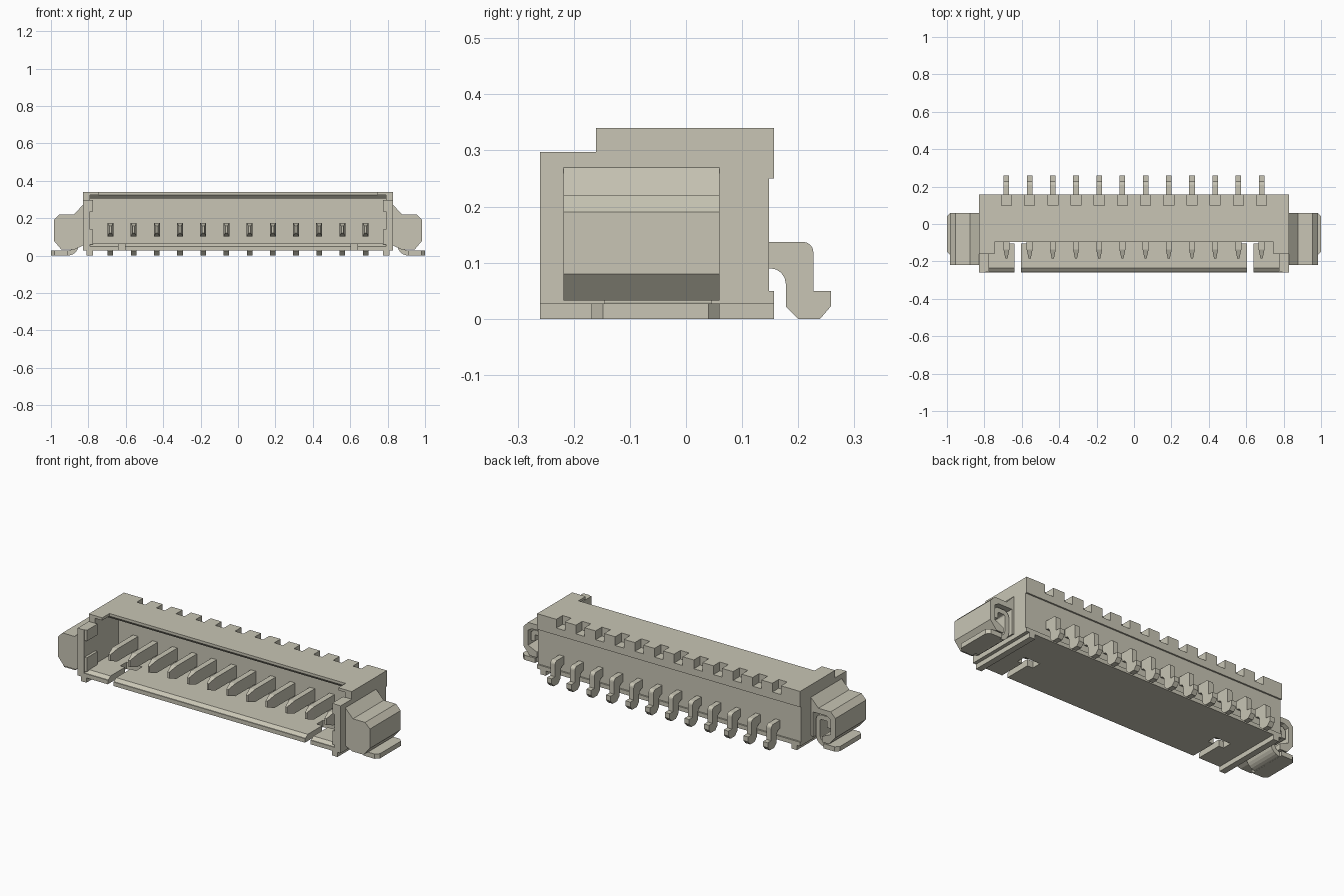
import bpy, bmesh
from math import sin, cos, radians
from mathutils import Vector

if "Cube" in bpy.data.objects:
    bpy.data.objects.remove(bpy.data.objects["Cube"])

mat = bpy.data.materials.new("warm_grey_plastic")
mat.use_nodes = True
colour = (0.58, 0.56, 0.46, 1)
mat.diffuse_color = colour
mat.node_tree.nodes["Principled BSDF"].inputs["Base Color"].default_value = colour


def prism(name, pts, axis, lo, hi, side=1):
    """Extrude a closed outline along x (yz outline), y (xz) or z (xy)."""
    def place(p, d):
        a, b = p
        v = {"x": (d, a, b), "y": (a, d, b), "z": (a, b, d)}[axis]
        return (v[0] * side, v[1], v[2])
    bm = bmesh.new()
    rings = [[bm.verts.new(place(p, d)) for p in pts] for d in (lo, hi)]
    n = len(pts)
    bm.faces.new(rings[0])
    bm.faces.new(rings[1][::-1])
    for i in range(n):
        j = (i + 1) % n
        bm.faces.new((rings[0][i], rings[0][j], rings[1][j], rings[1][i]))
    bmesh.ops.recalc_face_normals(bm, faces=bm.faces)
    mesh = bpy.data.meshes.new(name)
    bm.to_mesh(mesh)
    bm.free()
    mesh.materials.append(mat)
    ob = bpy.data.objects.new(name, mesh)
    bpy.context.collection.objects.link(ob)
    return ob


def box(name, x, y, z, side=1):
    pts = [(x[0], y[0]), (x[1], y[0]), (x[1], y[1]), (x[0], y[1])]
    return prism(name, pts, "z", z[0], z[1], side)


def cut(target, cutter):
    """Subtract the cutter, then discard it."""
    mod = target.modifiers.new("cut", "BOOLEAN")
    mod.operation = "DIFFERENCE"
    mod.solver = "EXACT"
    mod.object = cutter
    bpy.context.view_layer.objects.active = target
    bpy.ops.object.modifier_apply(modifier=mod.name)
    bpy.data.objects.remove(cutter)


def arc(cx, cy, r, start, end, steps=5):
    angles = [radians(start + (end - start) * i / steps) for i in range(steps + 1)]
    return [(cx + r * cos(a), cy + r * sin(a)) for a in angles]


def ribbon(path, thick):
    """Outline of a strip of even thickness along an open path."""
    p = [Vector(q) for q in path]
    left, right = [], []
    for i, q in enumerate(p):
        d0 = (q - p[max(i - 1, 0)]).normalized()
        d1 = (p[min(i + 1, len(p) - 1)] - q).normalized()
        t = (d0 + d1).normalized()
        k = max(t.dot(d1 if d1.length else d0), 0.5)
        off = Vector((-t.y, t.x)) * thick / 2 / k
        left.append(tuple(q + off))
        right.append(tuple(q - off))
    return left + right[::-1]


pin_x = [(i - 5.5) * 0.124 for i in range(12)]

# Housing block with stepped top and shallow groove along the back
housing = prism("housing", [
    (-0.26, 0.027), (-0.26, 0.297), (-0.16, 0.297), (-0.16, 0.34), (0.157, 0.34),
    (0.157, 0.25), (0.148, 0.25), (0.148, 0.05), (0.157, 0.05), (0.157, 0.027)],
    "x", -0.83, 0.83)

# Open mating cavity, with bevelled floor lip and roof edge
cut(housing, prism("cavity", [
    (-0.3, 0.05), (-0.255, 0.05), (-0.235, 0.065), (0.05, 0.065), (0.05, 0.305),
    (-0.075, 0.305), (-0.095, 0.325), (-0.3, 0.325)], "x", -0.79, 0.79))
cut(housing, box("roof_opening", (-0.745, 0.745), (-0.4, -0.095), (0.29, 0.4)))

# Notches in the top rear edge above each contact
for x in pin_x:
    cut(housing, box("notch", (x - 0.027, x + 0.027), (0.1, 0.2), (0.29, 0.4)))

for s, label in ((1, "left"), (-1, "right")):
    # T-shaped slots through the floor
    cut(housing, prism("slot", [
        (0.605, -0.3), (0.64, -0.3), (0.64, -0.105), (0.67, -0.105), (0.67, -0.05),
        (0.57, -0.05), (0.57, -0.105), (0.605, -0.105)], "z", 0, 0.1, s))

    # Foot rail and keying ribs on the inner walls
    box(label + "_foot_rail", (0.775, 0.81), (-0.26, 0.157), (0, 0.03), s)
    for z in ((0.06, 0.14), (0.235, 0.297)):
        box(label + "_wall_rib", (0.775, 0.795), (-0.255, -0.16), z, s)

    # Side ear, hollowed from the back for the clip
    ear = prism(label + "_ear", [
        (0.825, 0.27), (0.83, 0.27), (0.878, 0.22), (0.955, 0.22), (0.985, 0.19),
        (0.985, 0.08), (0.945, 0.033), (0.875, 0.033), (0.825, 0.055)],
        "y", -0.218, 0.06, s)
    cut(ear, prism("ear_pocket", [
        (0.845, 0.0), (0.9, 0.0), (0.9, 0.065), (0.955, 0.09), (0.955, 0.175),
        (0.93, 0.19), (0.845, 0.19)], "y", -0.15, 0.1, s))

    # Folded solder clip: flat tab, bend, riser and hooked end
    path = ([(0.935, 0.0135), (0.91, 0.0135)]
            + arc(0.91, 0.0585, 0.045, 260, 180)
            + arc(0.885, 0.145, 0.02, 180, 90, 3)
            + [(0.925, 0.165), (0.935, 0.155), (0.935, 0.115)])
    prism(label + "_clip", ribbon(path, 0.026), "y", -0.145, 0.045, s)
    prism(label + "_solder_tab", [
        (0.91, -0.168), (0.98, -0.168), (1.0, -0.148), (1.0, 0.04), (0.98, 0.06),
        (0.91, 0.06)], "z", 0.0, 0.027, s)

# Contacts: tapered blade in the cavity and bent solder lead at the back
lead = ([(0.14, 0.137)] + arc(0.209, 0.119, 0.018, 90, 0, 4)
        + [(0.227, 0.05), (0.258, 0.05), (0.258, 0.022), (0.239, 0.0), (0.2, 0.0),
           (0.178, 0.022)] + arc(0.15, 0.062, 0.028, 0, 90, 4) + [(0.14, 0.09)])
for x in pin_x:
    blade = box("contact_blade", (x - 0.016, x + 0.016), (-0.135, 0.06), (0.103, 0.175))
    bm = bmesh.new()
    bm.from_mesh(blade.data)
    front = min(bm.faces, key=lambda f: f.calc_center_median().y)
    tip = bmesh.ops.extrude_discrete_faces(bm, faces=[front])["faces"][0]
    bm.free()
    # Tip tapers in width and height
    bm = bmesh.new()
    bm.from_mesh(blade.data)
    front = min(bm.faces, key=lambda f: f.calc_center_median().y)
    geom = bmesh.ops.extrude_face_region(bm, geom=[front])["geom"]
    bmesh.ops.delete(bm, geom=[front], context="FACES_ONLY")
    for v in (g for g in geom if isinstance(g, bmesh.types.BMVert)):
        v.co = (x + (v.co.x - x) * 0.35, -0.185, 0.139 + (v.co.z - 0.139) * 0.5)
    bmesh.ops.recalc_face_normals(bm, faces=bm.faces)
    bm.to_mesh(blade.data)
    bm.free()
    prism("contact_lead", lead, "x", x - 0.015, x + 0.015)
